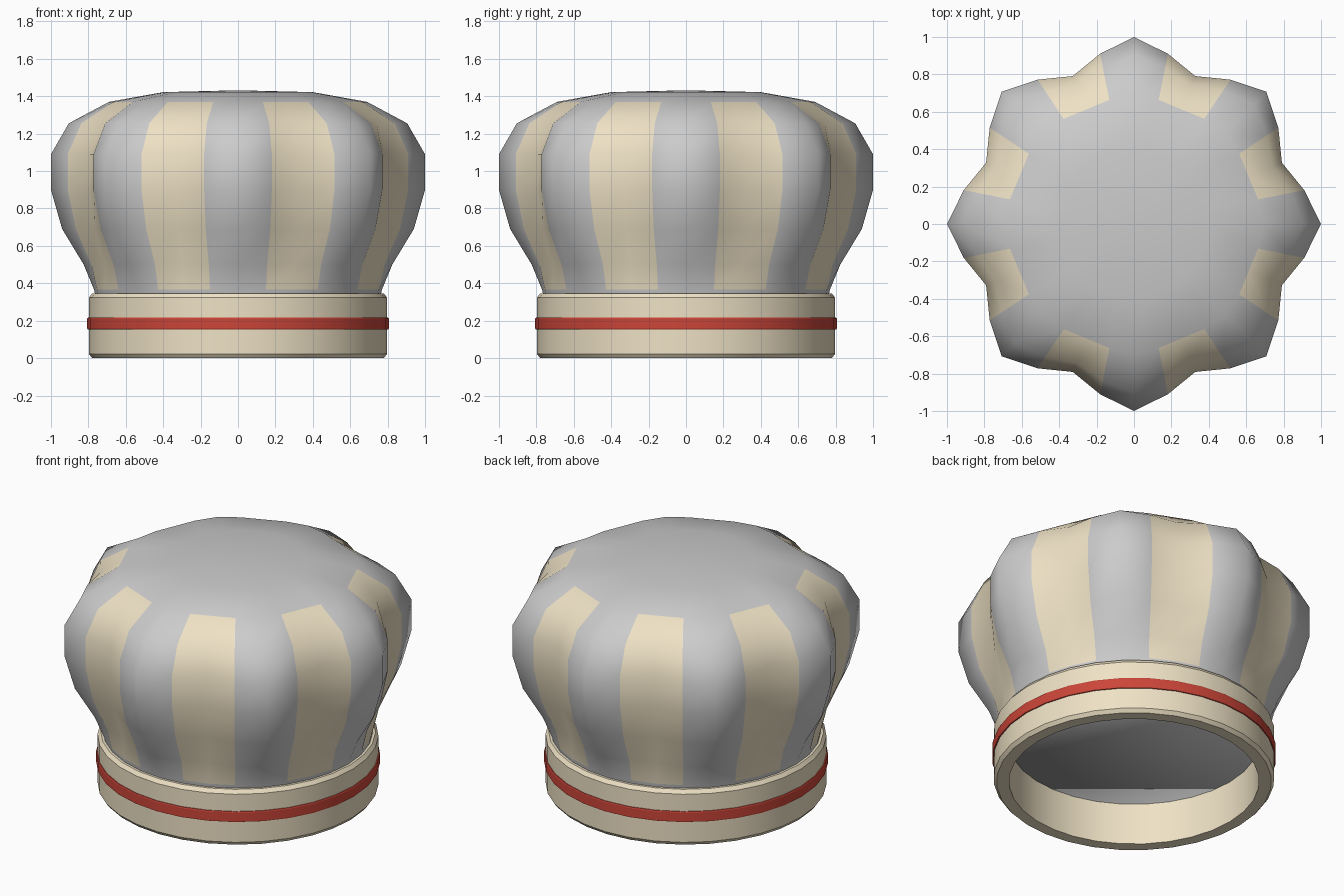
import bpy, bmesh, math

if "Cube" in bpy.data.objects:
    bpy.data.objects.remove(bpy.data.objects["Cube"])

SEG = 32
LOBES = 8


def material(name, rgb):
    m = bpy.data.materials.new(name)
    m.diffuse_color = (*rgb, 1)
    m.use_nodes = True
    m.node_tree.nodes["Principled BSDF"].inputs["Base Color"].default_value = m.diffuse_color
    return m


cream = material("cream", (0.86, 0.76, 0.56))
red = material("red", (0.60, 0.06, 0.04))
grey = material("grey", (0.6, 0.6, 0.6))


def ring(bm, r, z, a=0.0):
    # a = depth of the scalloped lobes
    verts = []
    for i in range(SEG):
        t = 2 * math.pi * i / SEG
        k = r * (1 + a * math.cos(LOBES * t)) / (1 + a)
        verts.append(bm.verts.new((k * math.cos(t), k * math.sin(t), z)))
    return verts


def bridge(bm, lo, hi):
    return [bm.faces.new((lo[i], lo[(i + 1) % SEG], hi[(i + 1) % SEG], hi[i]))
            for i in range(SEG)]


def finish(bm, name, mats, angle):
    bmesh.ops.recalc_face_normals(bm, faces=bm.faces)
    me = bpy.data.meshes.new(name)
    bm.to_mesh(me)
    bm.free()
    for m in mats:
        me.materials.append(m)
    ob = bpy.data.objects.new(name, me)
    bpy.context.collection.objects.link(ob)
    bpy.ops.object.select_all(action='DESELECT')
    ob.select_set(True)
    bpy.context.view_layer.objects.active = ob
    bpy.ops.object.shade_smooth_by_angle(angle=math.radians(angle))
    return ob


def lathe_loop(name, profile, mat):
    # closed cross-section swept around z
    bm = bmesh.new()
    rings = [ring(bm, r, z) for r, z in profile]
    for i in range(len(rings)):
        bridge(bm, rings[i], rings[(i + 1) % len(rings)])
    return finish(bm, name, [mat], 30)


# Puffy crown: radius at lobe peak, height, lobe depth
rows = [(0.74, 0.26, 0), (0.765, 0.345, 0), (0.77, 0.367, 0.002),
        (0.825, 0.50, 0.032), (0.94, 0.69, 0.064), (1.0, 0.90, 0.0776),
        (1.0, 1.09, 0.0776), (0.905, 1.255, 0.06), (0.69, 1.37, 0.02),
        (0.40, 1.422, 0.004)]
bm = bmesh.new()
rings = [ring(bm, *row) for row in rows]
for j in range(len(rings) - 1):
    faces = bridge(bm, rings[j], rings[j + 1])
    # cream stripes along the valleys between lobes
    for i, f in enumerate(faces):
        if 2 <= j <= 7 and i % 4 in (1, 2):
            f.material_index = 1
bm.faces.new(rings[0])
tip = bm.verts.new((0, 0, 1.432))
for i in range(SEG):
    bm.faces.new((rings[-1][i], rings[-1][(i + 1) % SEG], tip))
finish(bm, "puffy_crown", [grey, cream], 75)

# Head band with chamfered edges
lathe_loop("head_band", [(0.71, 0), (0.78, 0), (0.797, 0.022), (0.797, 0.323),
                         (0.78, 0.346), (0.71, 0.346)], cream)

# Red ribbon around the band
lathe_loop("ribbon", [(0.78, 0.152), (0.803, 0.152), (0.806, 0.157),
                      (0.806, 0.211), (0.803, 0.216), (0.78, 0.216)], red)
